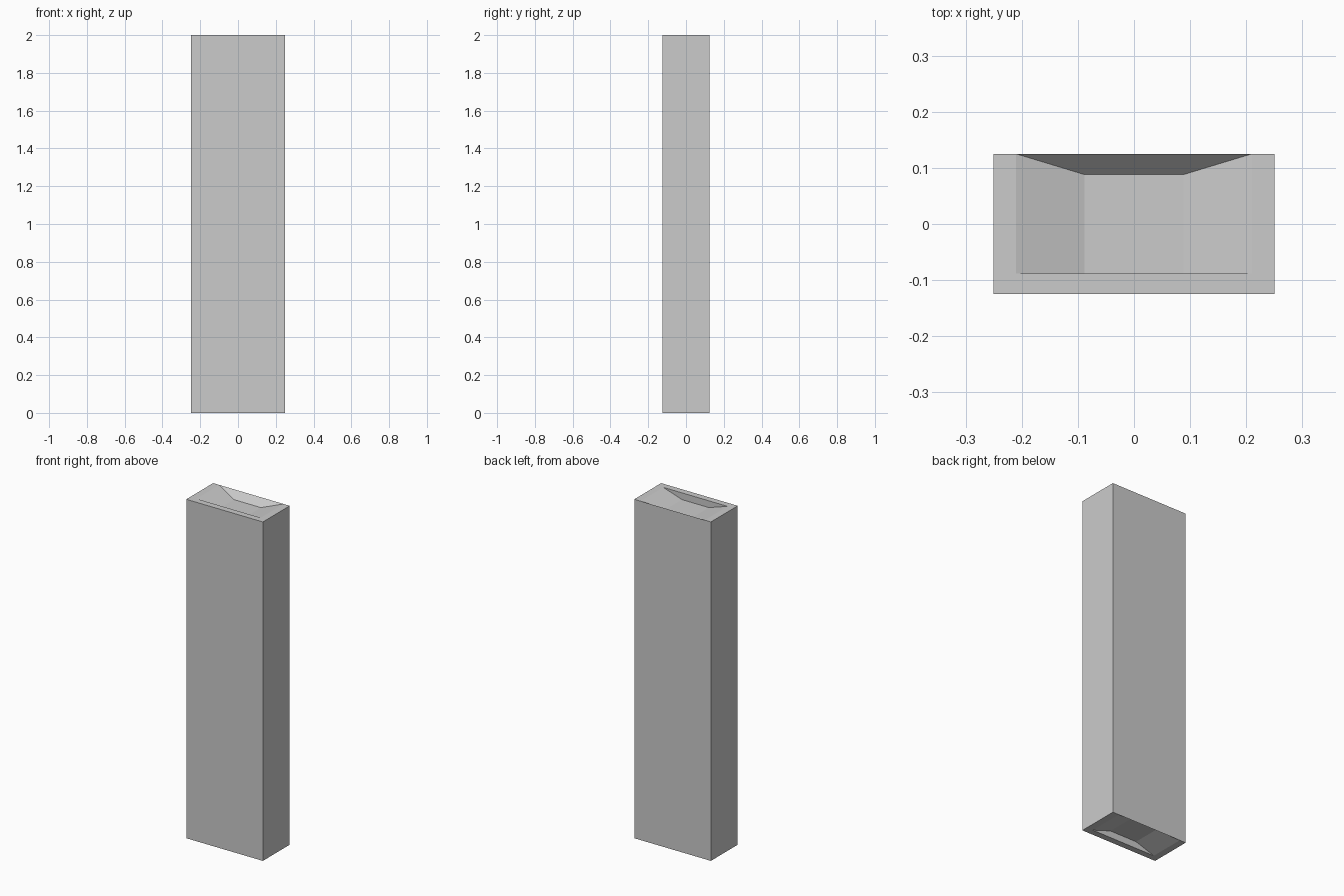
import bpy
import bmesh

if "Cube" in bpy.data.objects:
    bpy.data.objects.remove(bpy.data.objects["Cube"])

W, D, H = 0.25, 0.125, 2.0      # half width, half depth, height
RIM_X, FRONT_Y = 0.21, -0.088   # recess opening
LENS, DEPTH = 0.088, 0.04       # half size of the light panel, recess depth


def make_object(name, bm):
    bmesh.ops.recalc_face_normals(bm, faces=bm.faces)
    mesh = bpy.data.meshes.new(name)
    bm.to_mesh(mesh)
    bm.free()
    obj = bpy.data.objects.new(name, mesh)
    bpy.context.collection.objects.link(obj)
    return obj


def ring(bm, points, z):
    return [bm.verts.new((x, y, z)) for x, y in points]


# Housing: tall box with a sloped recess in each end
bm = bmesh.new()
outer_pts = [(-W, -D), (W, -D), (W, D), (-W, D)]
rim_pts = [(-RIM_X, FRONT_Y), (RIM_X, FRONT_Y), (RIM_X, D), (-RIM_X, D)]
lens_pts = [(-LENS, -LENS), (LENS, -LENS), (LENS, LENS), (-LENS, LENS)]
ends = []
panels = []
for z, inward in ((0.0, 1), (H, -1)):
    outer = ring(bm, outer_pts, z)
    rim = ring(bm, rim_pts, z)
    lens = ring(bm, lens_pts, z + inward * DEPTH)
    ends.append((outer, rim))
    # flat rim on the front and both sides; the back wall starts at the edge
    for i in (3, 0, 1):
        j = (i + 1) % 4
        bm.faces.new((outer[i], outer[j], rim[j], rim[i]))
    # recess walls
    for i in range(4):
        j = (i + 1) % 4
        bm.faces.new((rim[i], rim[j], lens[j], lens[i]))
    panels.append(bm.faces.new(lens))

# Long sides; the back also takes in the recess corners
(lo, lo_rim), (hi, hi_rim) = ends
for i in (3, 0, 1):
    j = (i + 1) % 4
    bm.faces.new((lo[i], lo[j], hi[j], hi[i]))
bm.faces.new((lo[2], lo_rim[2], lo_rim[3], lo[3],
              hi[3], hi_rim[3], hi_rim[2], hi[2]))
# Orient the closed shell, then open it where the light panels sit
bmesh.ops.recalc_face_normals(bm, faces=bm.faces)
bmesh.ops.delete(bm, geom=panels, context='FACES_ONLY')
make_object("housing", bm)

# Light panels at the bottom of each recess
white = bpy.data.materials.new("light_panel")
white.diffuse_color = (1, 1, 1, 1)
white.use_nodes = True
white.node_tree.nodes["Principled BSDF"].inputs["Base Color"].default_value = white.diffuse_color
for name, z, order in (("lower_light_panel", DEPTH, -1),
                       ("upper_light_panel", H - DEPTH, 1)):
    bm = bmesh.new()
    face = bm.faces.new(ring(bm, lens_pts[::order], z))
    mesh = bpy.data.meshes.new(name)
    bm.to_mesh(mesh)
    bm.free()
    panel = bpy.data.objects.new(name, mesh)
    panel.data.materials.append(white)
    bpy.context.collection.objects.link(panel)
